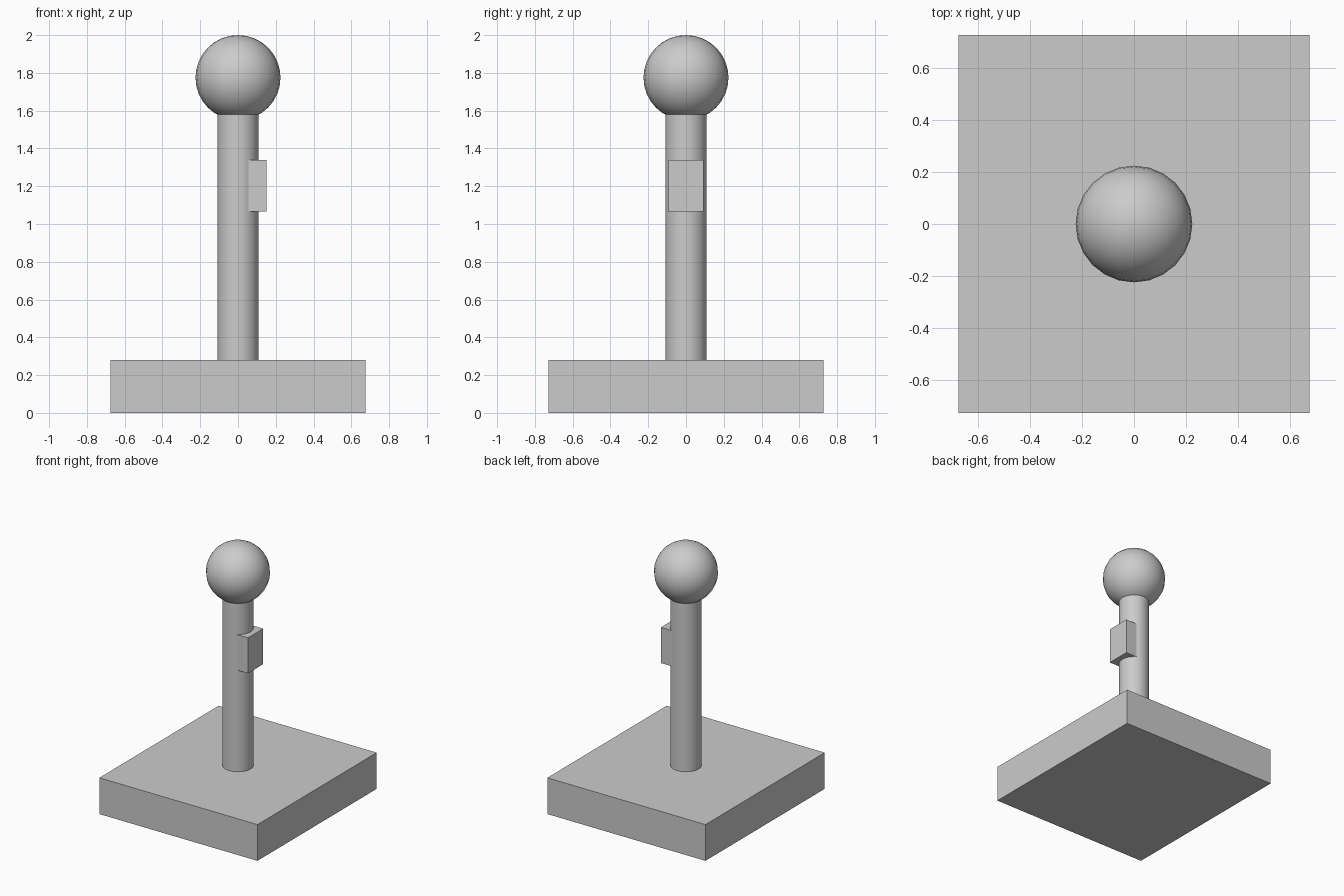
import bpy
import math

if "Cube" in bpy.data.objects:
    bpy.data.objects.remove(bpy.data.objects["Cube"])


def box(name, lo, hi):
    centre = [(a + b) / 2 for a, b in zip(lo, hi)]
    bpy.ops.mesh.primitive_cube_add(size=1, location=centre)
    ob = bpy.context.object
    ob.name = name
    ob.scale = [b - a for a, b in zip(lo, hi)]
    bpy.ops.object.transform_apply(location=False, rotation=False, scale=True)
    return ob


# Base slab
box("base", (-0.676, -0.728, 0), (0.676, 0.728, 0.28))

# Upright shaft, its top sunk into the ball
bottom, top = 0.28, 1.62
bpy.ops.mesh.primitive_cylinder_add(vertices=32, radius=0.109, depth=top - bottom,
                                    location=(0, 0, (bottom + top) / 2))
bpy.context.object.name = "shaft"
bpy.ops.object.shade_smooth_by_angle(angle=math.radians(40))

# Ball grip
bpy.ops.mesh.primitive_uv_sphere_add(segments=24, ring_count=16, radius=0.225,
                                     location=(0, 0, 1.775))
bpy.context.object.name = "ball_grip"
bpy.ops.object.shade_smooth()

# Button block let into the right side of the shaft
box("button", (0.045, -0.093, 1.065), (0.15, 0.093, 1.34))
